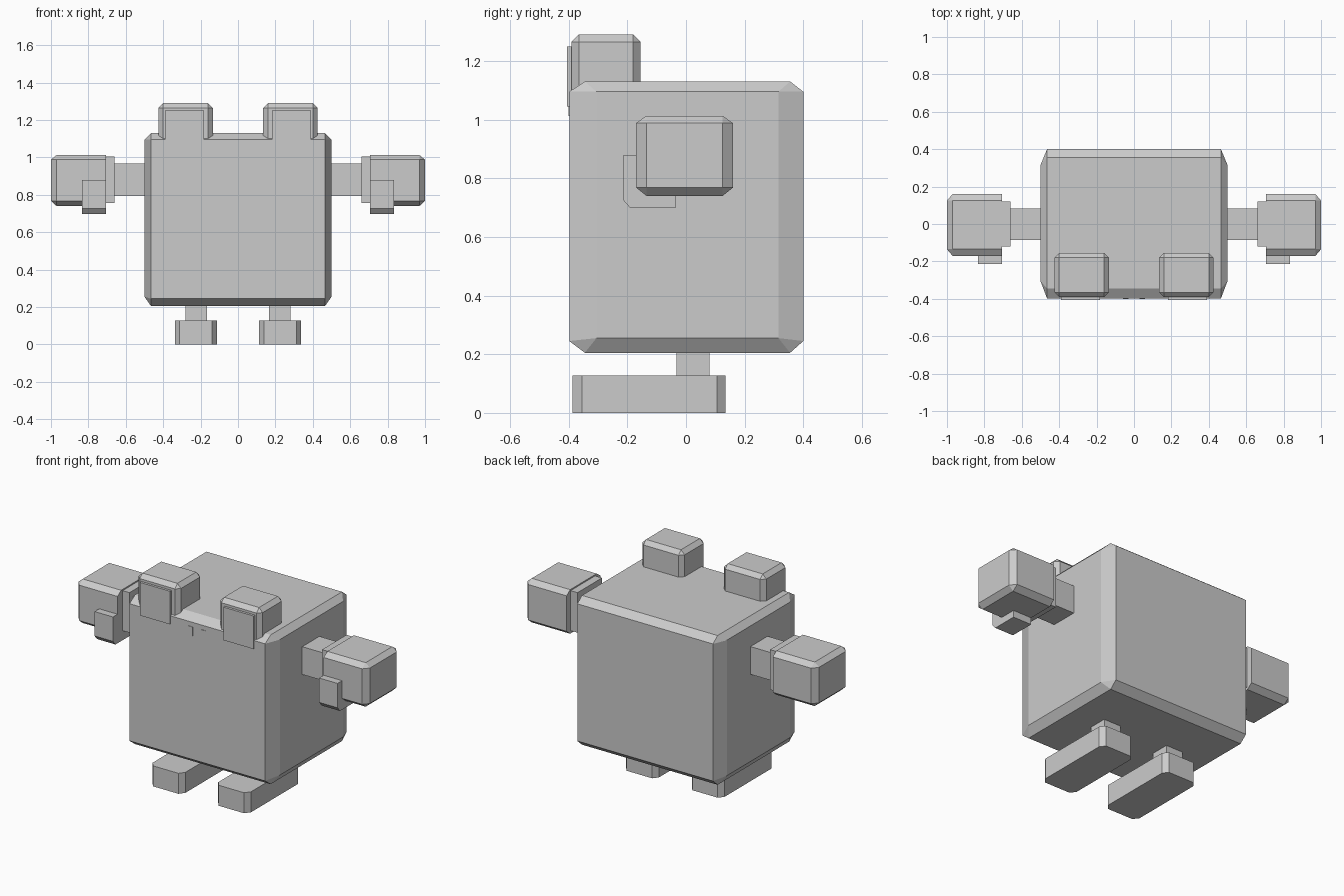
import bpy, bmesh, math
from itertools import product

cube = bpy.data.objects.get("Cube")
if cube:
    bpy.data.objects.remove(cube, do_unlink=True)

grey = bpy.data.materials.new("plain grey")
grey.use_nodes = True
COLOUR = (0.6, 0.6, 0.6, 1)
grey.diffuse_color = COLOUR
grey.node_tree.nodes["Principled BSDF"].inputs["Base Color"].default_value = COLOUR


def block(name, *boxes, side=1):
    """Chamfered block: the hull of overlapping boxes given as x, y and z ranges."""
    bm = bmesh.new()
    for x, y, z in boxes:
        for px, py, pz in product(x, y, z):
            bm.verts.new((px * side, py, pz))
    bmesh.ops.remove_doubles(bm, verts=bm.verts[:], dist=0.0001)
    bmesh.ops.convex_hull(bm, input=bm.verts[:])
    bmesh.ops.dissolve_limit(bm, angle_limit=math.radians(1), verts=bm.verts[:], edges=bm.edges[:])
    bmesh.ops.recalc_face_normals(bm, faces=bm.faces[:])
    mesh = bpy.data.meshes.new(name)
    bm.to_mesh(mesh)
    bm.free()
    mesh.materials.append(grey)
    obj = bpy.data.objects.new(name, mesh)
    bpy.context.collection.objects.link(obj)


# Body with chamfered edges
block("body",
      ((-0.5, 0.5), (-0.305, 0.315), (0.255, 1.095)),
      ((-0.465, 0.465), (-0.398, 0.4), (0.245, 1.095)),
      ((-0.465, 0.465), (-0.345, 0.355), (0.205, 1.13)))

for label, s in (("left", 1), ("right", -1)):
    # Raised eye with a flat front plate, and a nostril
    block(label + "_eye",
          ((0.135, 0.425), (-0.365, -0.18), (1.04, 1.265)),
          ((0.16, 0.4), (-0.39, -0.155), (1.04, 1.265)),
          ((0.16, 0.4), (-0.365, -0.18), (1.04, 1.29)), side=s)
    block(label + "_eye_plate", ((0.183, 0.39), (-0.405, -0.38), (1.045, 1.25)), side=s)
    block(label + "_nostril", ((0.03, 0.06), (-0.401, -0.39), (1.013, 1.067)), side=s)

    # Arm, cuff, hand and thumb
    block(label + "_arm", ((0.48, 0.7), (-0.085, 0.083), (0.795, 0.967)), side=s)
    block(label + "_cuff", ((0.66, 0.72), (-0.12, 0.12), (0.757, 1.005)), side=s)
    block(label + "_hand",
          ((0.707, 1), (-0.135, 0.125), (0.768, 0.988)),
          ((0.707, 0.97), (-0.17, 0.16), (0.768, 0.988)),
          ((0.707, 0.97), (-0.135, 0.125), (0.74, 1.013)), side=s)
    block(label + "_thumb",
          ((0.707, 0.833), (-0.215, -0.035), (0.727, 0.878)),
          ((0.707, 0.833), (-0.19, -0.035), (0.698, 0.878)), side=s)

    # Leg and long flat foot with chamfered corners
    block(label + "_leg", ((0.165, 0.28), (-0.033, 0.08), (0.1, 0.25)), side=s)
    block(label + "_foot",
          ((0.113, 0.337), (-0.355, 0.105), (0, 0.127)),
          ((0.138, 0.312), (-0.387, 0.135), (0, 0.127)), side=s)
